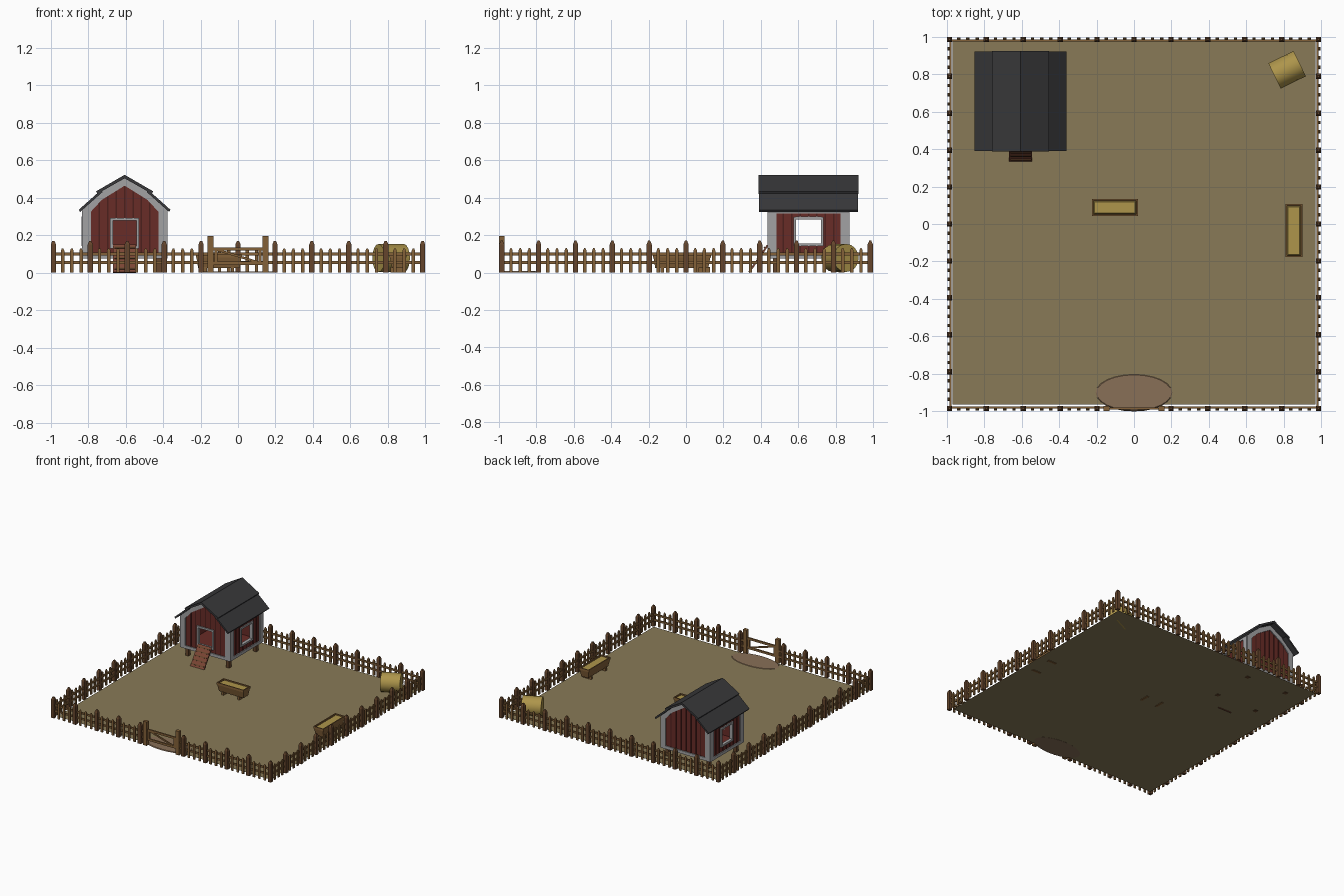
import bpy, bmesh
from math import radians, atan2, hypot, pi
from mathutils import Matrix, Vector

if "Cube" in bpy.data.objects:
    bpy.data.objects.remove(bpy.data.objects["Cube"])


def material(name, rgb):
    m = bpy.data.materials.new(name)
    m.diffuse_color = (*rgb, 1)
    m.use_nodes = True
    m.node_tree.nodes["Principled BSDF"].inputs["Base Color"].default_value = m.diffuse_color
    return m


WOOD = material("wood", (0.23, 0.12, 0.04))
DARK = material("dark_wood", (0.13, 0.06, 0.025))
RED = material("red_boards", (0.14, 0.025, 0.02))
RAMP = material("ramp_red", (0.2, 0.06, 0.035))
BATTEN = material("dark_red", (0.07, 0.014, 0.012))
TRIM = material("pale_trim", (0.36, 0.36, 0.37))
ROOF = material("roof_grey", (0.04, 0.04, 0.043))
HAY = material("hay", (0.42, 0.3, 0.07))
EARTH = material("earth", (0.25, 0.195, 0.095))
DIRT = material("dirt", (0.25, 0.16, 0.095))
I = Matrix.Identity(4)


def finish(bm, name, mat):
    bmesh.ops.recalc_face_normals(bm, faces=bm.faces)
    me = bpy.data.meshes.new(name)
    bm.to_mesh(me)
    bm.free()
    ob = bpy.data.objects.new(name, me)
    bpy.context.collection.objects.link(ob)
    me.materials.append(mat)
    return ob


def box(bm, x0, x1, y0, y1, z0, z1, m=I):
    c = Matrix.Translation(((x0 + x1) / 2, (y0 + y1) / 2, (z0 + z1) / 2))
    s = Matrix.Diagonal((x1 - x0, y1 - y0, z1 - z0, 1))
    bmesh.ops.create_cube(bm, size=1, matrix=m @ c @ s)


def loft(bm, x, y, rings, m=I):
    """Stack of rectangles (z, half width, half depth), capped at both ends."""
    rows = [[bm.verts.new(m @ Vector((x + sx * w, y + sy * d, z)))
             for sx, sy in ((-1, -1), (1, -1), (1, 1), (-1, 1))] for z, w, d in rings]
    for a, b in zip(rows, rows[1:]):
        for i in range(4):
            bm.faces.new((a[i], a[(i + 1) % 4], b[(i + 1) % 4], b[i]))
    bm.faces.new(rows[0])
    bm.faces.new(rows[-1])


def stake(bm, x, y, h, w, d, tip, m=I):
    loft(bm, x, y, [(0, w, d), (h - tip, w, d), (h, w * 0.4, d * 0.4)], m)


def prism(bm, pts, y0, y1, m=I):
    """Outline in x, z pushed along y."""
    a, b = ([bm.verts.new(m @ Vector((x, y, z))) for x, z in pts] for y in (y0, y1))
    bm.faces.new(a)
    bm.faces.new(b)
    for i in range(len(pts)):
        j = (i + 1) % len(pts)
        bm.faces.new((a[i], a[j], b[j], b[i]))


# Ground and the worn patch at the gate
bm = bmesh.new()
bmesh.ops.create_grid(bm, x_segments=8, y_segments=8, size=0.968,
                      matrix=Matrix.Translation((0, 0.005, 0.004)))
finish(bm, "ground", EARTH)
bm = bmesh.new()
bmesh.ops.create_cone(bm, cap_ends=True, segments=24, radius1=1, radius2=0.95, depth=1,
                      matrix=Matrix.Translation((0, -0.9, 0.004)) @ Matrix.Diagonal((0.21, 0.1, 0.006, 1)))
finish(bm, "dirt_patch", DIRT)

# Fence: four sides, gap in the front one
E, STEP = 0.985, 0.197
posts, pickets, rails = bmesh.new(), bmesh.new(), bmesh.new()
for side in range(4):
    m = Matrix.Rotation(side * pi / 2, 4, 'Z')
    for i in range(10):
        if side or i != 5:
            stake(posts, -E + i * STEP, -E, 0.17, 0.014, 0.014, 0.02, m)
        if side or i not in (4, 5):
            for k in (1, 2, 3):
                stake(pickets, -E + (i + k / 4) * STEP, -E - 0.004, 0.13, 0.009, 0.005, 0.012, m)
    for z in (0.046, 0.092):
        for a, b in ([(-E, E)] if side else [(-E, -0.15), (0.15, E)]):
            box(rails, a, b, -E + 0.001, -E + 0.011, z, z + 0.015, m)
finish(posts, "fence_posts", DARK)
finish(pickets, "fence_pickets", WOOD)
finish(rails, "fence_rails", WOOD)

# Gate with taller posts and a diagonal brace
bm = bmesh.new()
for x in (-0.147, 0.147):
    box(bm, x - 0.017, x + 0.017, -E - 0.014, -E + 0.014, 0, 0.195)
finish(bm, "gate_posts", WOOD)
bm = bmesh.new()
for z in (0.042, 0.118):
    box(bm, -0.13, 0.13, -E - 0.006, -E + 0.006, z, z + 0.017)
for x in (-0.117, 0.117):
    box(bm, x - 0.008, x + 0.008, -E - 0.006, -E + 0.006, 0.042, 0.135)
brace = Matrix.Translation((0, -E, 0.088)) @ Matrix.Rotation(atan2(0.07, 0.23), 4, 'Y')
box(bm, -0.12, 0.12, -0.004, 0.004, -0.006, 0.006, brace)
finish(bm, "gate", WOOD)

# Coop shell, hollowed, with a door and side windows cut through
C = Matrix.Translation((-0.605, 0.655, 0))
HX, HY = 0.22, 0.21


def gable(hx, base, eave, bx, bz, top):
    return [(-hx, base), (hx, base), (hx, eave), (bx, bz), (0, top), (-bx, bz), (-hx, eave)]


bm = bmesh.new()
prism(bm, gable(HX, 0.075, 0.345, 0.14, 0.425, 0.502), -HY, HY, C)
shell = finish(bm, "coop_walls", RED)
cut = [bmesh.new() for _ in range(3)]
prism(cut[0], gable(HX - 0.015, 0.095, 0.338, 0.132, 0.408, 0.484), -HY + 0.015, HY - 0.015, C)
box(cut[1], -0.065, 0.065, -HY - 0.05, -HY + 0.05, 0.14, 0.28, C)
box(cut[2], -0.4, 0.4, -0.067, 0.067, 0.155, 0.285, C)
bpy.context.view_layer.objects.active = shell
for b in cut:
    cutter = finish(b, "cutter", RED)
    cutter.hide_render = True
    mod = shell.modifiers.new("cut", 'BOOLEAN')
    mod.operation, mod.object = 'DIFFERENCE', cutter
    bpy.ops.object.modifier_apply(modifier=mod.name)
    bpy.data.objects.remove(cutter)

# Battens over the board joints, broken around the openings
bm = bmesh.new()
for k in range(-3, 4):
    u = k * 0.045
    top = 0.47 - abs(u) * 0.65
    box(bm, u - 0.004, u + 0.004, HY, HY + 0.003, 0.08, top, C)
    for a, b in ([(0.08, 0.13), (0.29, top)] if abs(k) < 2 else [(0.08, top)]):
        box(bm, u - 0.004, u + 0.004, -HY - 0.003, -HY, a, b, C)
    for s in (-1, 1):
        for a, b in ([(0.08, 0.15), (0.29, 0.33)] if abs(k) < 2 else [(0.08, 0.33)]):
            x = s * (HX + 0.001)
            box(bm, x - 0.003, x + 0.003, u - 0.004, u + 0.004, a, b, C)
finish(bm, "wall_battens", BATTEN)

# Pale trim: gable bands, corners, sills, door and window frames
bm = bmesh.new()
half = [(0.225, 0.075), (0.225, 0.343), (0.143, 0.423), (0, 0.503)]
inner = [(0, 0.464), (0.122, 0.388), (0.18, 0.325), (0.18, 0.075)]
band = half + [(-x, z) for x, z in half[-2::-1]] + [(-x, z) for x, z in inner[::-1]] + inner[1:]
for y0, y1 in ((-HY - 0.008, -HY), (HY, HY + 0.008)):
    prism(bm, band, y0, y1, C)
    box(bm, -0.18, 0.18, y0, y1, 0.075, 0.1, C)
for s in (-1, 1):
    x0, x1 = sorted((s * HX, s * (HX + 0.008)))
    for y in (-0.1925, 0.1925):
        box(bm, x0, x1, y - 0.0225, y + 0.0225, 0.075, 0.34, C)
    for z in (0.075, 0.315):
        box(bm, x0, x1, -0.17, 0.17, z, z + 0.025, C)
    w0, w1 = sorted((s * (HX - 0.016), s * (HX + 0.01)))
    for t in (-1, 1):
        y, z = t * 0.0735, 0.22 + t * 0.0715
        box(bm, w0, w1, y - 0.0075, y + 0.0075, 0.142, 0.298, C)
        box(bm, w0, w1, -0.07, 0.07, z - 0.0075, z + 0.0075, C)
    box(bm, s * 0.07 - 0.0075, s * 0.07 + 0.0075, -HY - 0.01, -HY + 0.015, 0.13, 0.292, C)
    z = 0.21 + s * 0.0745
    box(bm, -0.07, 0.07, -HY - 0.01, -HY + 0.015, z - 0.0075, z + 0.0075, C)
finish(bm, "coop_trim", TRIM)

# Two-pitch roof, upper panels lapping the lower ones
bm = bmesh.new()
prism(bm, [(0, 0.522), (0.152, 0.434), (0.145, 0.421), (0, 0.503),
           (-0.145, 0.421), (-0.152, 0.434)], -0.267, 0.267, C)
for s in (-1, 1):
    prism(bm, [(s * x, z) for x, z in ((0.125, 0.442), (0.245, 0.335), (0.237, 0.324), (0.118, 0.43))],
          -0.265, 0.265, C)
finish(bm, "roof", ROOF)

# Coop legs
bm = bmesh.new()
for x in (-0.185, 0.185):
    for y in (-0.175, 0.175):
        box(bm, x - 0.014, x + 0.014, y - 0.014, y + 0.014, 0, 0.08, C)
finish(bm, "coop_legs", DARK)

# Ramp with rungs up to the door
L = hypot(0.1, 0.145)
R = Matrix.Translation((-0.605, 0.387, 0.074)) @ Matrix.Rotation(atan2(0.145, 0.1), 4, 'X')
bm = bmesh.new()
box(bm, -0.062, 0.062, -L / 2, L / 2, -0.005, 0.005, R)
finish(bm, "ramp", RAMP)
bm = bmesh.new()
for k in range(5):
    y = (k - 2) * 0.034
    box(bm, -0.055, 0.055, y - 0.004, y + 0.004, 0.004, 0.01, R)
finish(bm, "ramp_rungs", DARK)


# Feed troughs filled with hay
def trough(name, x, y, length, turn):
    m = Matrix.Translation((x, y, 0)) @ Matrix.Rotation(turn, 4, 'Z')
    h, w = length / 2, 0.045
    bm = bmesh.new()
    loft(bm, 0, 0, [(0.025, h - 0.012, w - 0.014), (0.085, h - 0.002, w - 0.002)], m)
    for s in (-1, 1):
        box(bm, -h, h, s * (w - 0.004) - 0.004, s * (w - 0.004) + 0.004, 0.08, 0.098, m)
        box(bm, s * (h - 0.004) - 0.004, s * (h - 0.004) + 0.004, -w, w, 0.08, 0.098, m)
        box(bm, s * (h - 0.05) - 0.009, s * (h - 0.05) + 0.009, -w + 0.006, w - 0.006, 0, 0.03, m)
    finish(bm, name, WOOD)
    bm = bmesh.new()
    loft(bm, 0, 0, [(0.083, h - 0.008, w - 0.008), (0.092, h - 0.015, w - 0.015)], m)
    finish(bm, name + "_hay", HAY)


trough("middle_trough", -0.102, 0.088, 0.245, 0)
trough("side_trough", 0.853, -0.035, 0.283, pi / 2)

# Round hay bale lying on its side
bm = bmesh.new()
bmesh.ops.create_cone(bm, cap_ends=True, segments=16, radius1=0.075, radius2=0.075, depth=0.15,
                      matrix=Matrix.Translation((0.817, 0.823, 0.078)) @ Matrix.Rotation(radians(26), 4, 'Z')
                      @ Matrix.Rotation(pi / 2, 4, 'Y'))
bale = finish(bm, "hay_bale", HAY)
for p in bale.data.polygons:
    p.use_smooth = len(p.vertices) == 4
